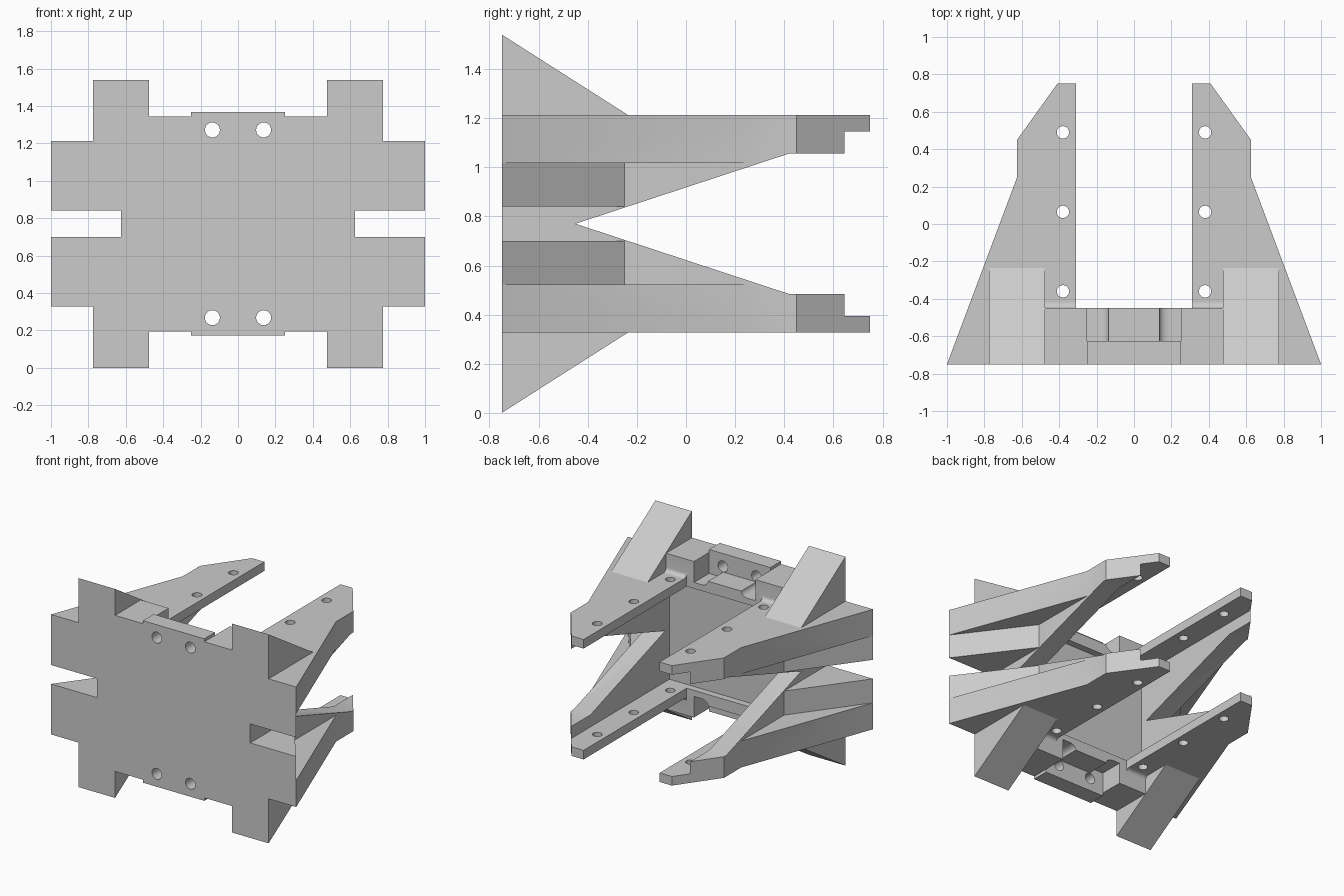
import bpy, bmesh, math
from mathutils import Vector

if "Cube" in bpy.data.objects:
    bpy.data.objects.remove(bpy.data.objects["Cube"])

MID = 0.77     # height of the horizontal symmetry plane
PANEL = -0.5   # rear face of the centre panel
WALL = 0.477   # inner face of the arm webs

grey = bpy.data.materials.new("plain_grey")
grey.diffuse_color = (0.6, 0.6, 0.6, 1)
grey.use_nodes = True
grey.node_tree.nodes["Principled BSDF"].inputs["Base Color"].default_value = grey.diffuse_color


def prism(name, axis, pts, lo, hi):
    """Extrude a flat outline along an axis: x takes (y, z), y takes (x, z), z takes (x, y)."""
    place = {"x": lambda p, d: (d, p[0], p[1]),
             "y": lambda p, d: (p[0], d, p[1]),
             "z": lambda p, d: (p[0], p[1], d)}[axis]
    bm = bmesh.new()
    face = bm.faces.new([bm.verts.new(place(p, lo)) for p in pts])
    ext = bmesh.ops.extrude_face_region(bm, geom=[face])
    shift = Vector(place((0, 0), hi - lo))
    bmesh.ops.translate(bm, vec=shift, verts=[v for v in ext["geom"] if isinstance(v, bmesh.types.BMVert)])
    bmesh.ops.recalc_face_normals(bm, faces=bm.faces)
    me = bpy.data.meshes.new(name)
    bm.to_mesh(me)
    bm.free()
    ob = bpy.data.objects.new(name, me)
    me.materials.append(grey)
    bpy.context.collection.objects.link(ob)
    return ob


def circle(cx, cy, r, n=32):
    return [(cx + r * math.cos(math.tau * i / n), cy + r * math.sin(math.tau * i / n)) for i in range(n)]


def combine(target, tool, operation):
    mod = target.modifiers.new("combine", "BOOLEAN")
    mod.operation, mod.solver, mod.object = operation, "EXACT", tool
    bpy.context.view_layer.objects.active = target
    bpy.ops.object.modifier_apply(modifier=mod.name)
    bpy.data.objects.remove(tool)


# One quarter of the bracket: right side, upper half
# Front plate with raised lip
bracket = prism("bracket", "y", [(0, MID), (WALL, MID), (WALL, 1.345), (.25, 1.345), (.25, 1.367), (0, 1.367)],
                -.75, -.625)

# Rear block with screw pocket
curve = [(.19 - .055 * math.sin(a), 1.23 - .04 * math.cos(a)) for a in [i * math.pi / 12 for i in range(7)]]
block = prism("rear_block", "y", [(0, MID), (WALL, MID), (WALL, 1.345), (.25, 1.345), (.25, 1.19)]
              + curve + [(0, 1.23)], -.625, -.45)

# Arm in three layers: wide top, tapered wing, narrow web
tip = [(.625, .45), (.41, .75), (.31, .75)]
arm_top = prism("arm_top", "z", [(.31, -.75), (1, -.75), (.625, .25)] + tip, 1.017, 1.212)
wing = prism("wing", "z", [(.31, -.75), (1, -.75), (.625, -.25)] + tip, .84, 1.017)
web = prism("web", "z", [(.31, -.75), (.625, -.75)] + tip, MID, .84)

# Fin and the small fillet behind the block
fin = prism("fin", "x", [(-.75, 1.212), (-.235, 1.212), (-.75, 1.54)], WALL, .775)
arc = [(-.42 - .03 * math.sin(a), 1.242 - .03 * math.cos(a)) for a in [i * math.pi / 12 for i in range(7)]]
fillet = prism("fillet", "x", [(-.45, 1.212)] + arc, .31, WALL)

for part in (block, arm_top, wing, web, fin, fillet):
    combine(bracket, part, "UNION")

# V-shaped gap between the arms
gap = prism("gap", "x", [(-.45, .5), (-.45, MID), (.42, 1.056), (.9, 1.056), (.9, .5)], .2, 1.2)
combine(bracket, gap, "DIFFERENCE")

# Hollow below the thin mounting plate, between the webs
hollow = prism("hollow", "z", [(-.1, PANEL), (WALL + .008, PANEL), (WALL + .008, .9), (-.1, .9)], .5, 1.145)
combine(bracket, hollow, "DIFFERENCE")

# Screw holes through arm and plate
for y in (.49, .065, -.36):
    combine(bracket, prism("arm_hole", "z", circle(.38, y, .033), .6, 1.4), "DIFFERENCE")
combine(bracket, prism("plate_hole", "y", circle(.137, 1.272, .04), -.9, -.55), "DIFFERENCE")

# Open the faces on the symmetry planes, then mirror
bm = bmesh.new()
bm.from_mesh(bracket.data)
inner = [f for f in bm.faces if all(abs(v.co.x) < 1e-4 for v in f.verts)
         or all(abs(v.co.z - MID) < 1e-4 for v in f.verts)]
bmesh.ops.delete(bm, geom=inner, context="FACES")
bm.to_mesh(bracket.data)
bm.free()
centre = bpy.data.objects.new("mirror_centre", None)
centre.location = (0, 0, MID)
centre.hide_render = True
bpy.context.collection.objects.link(centre)
bpy.context.view_layer.update()
mirror = bracket.modifiers.new("mirror", "MIRROR")
mirror.use_axis = (True, False, True)
mirror.mirror_object = centre
bpy.context.view_layer.objects.active = bracket
bracket.select_set(True)
bpy.ops.object.modifier_apply(modifier=mirror.name)
bpy.data.objects.remove(centre)
bpy.ops.object.shade_smooth_by_angle(angle=math.radians(25))
